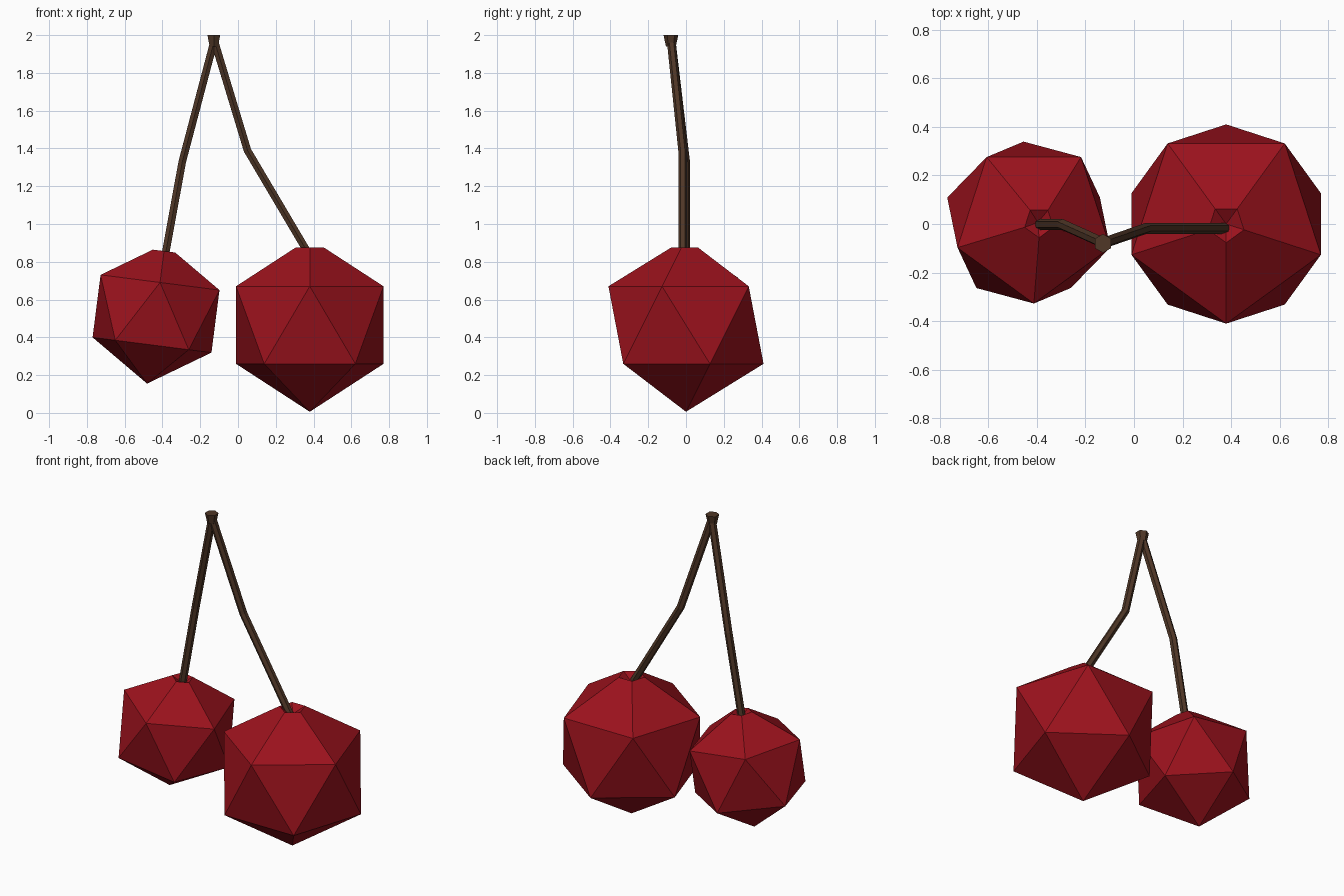
import bpy, bmesh
from math import radians
from mathutils import Matrix

if "Cube" in bpy.data.objects:
    bpy.data.objects.remove(bpy.data.objects["Cube"])


def material(name, color):
    m = bpy.data.materials.new(name)
    m.diffuse_color = (*color, 1)
    m.use_nodes = True
    m.node_tree.nodes["Principled BSDF"].inputs["Base Color"].default_value = m.diffuse_color
    return m


RED = material("cherry_red", (0.33, 0.006, 0.012))
BROWN = material("stem_brown", (0.08, 0.038, 0.02))


def add_mesh(name, bm, mat):
    bmesh.ops.recalc_face_normals(bm, faces=bm.faces)
    mesh = bpy.data.meshes.new(name)
    bm.to_mesh(mesh)
    bm.free()
    mesh.materials.append(mat)
    obj = bpy.data.objects.new(name, mesh)
    bpy.context.collection.objects.link(obj)
    return obj


def cherry(name, center, radius, tilt):
    # Icosahedron with its top corner sliced off and dented inward
    bm = bmesh.new()
    bmesh.ops.create_icosphere(bm, subdivisions=1, radius=1,
                               matrix=Matrix.Rotation(radians(-90), 4, 'Z'))
    cut = bmesh.ops.bisect_plane(bm, geom=bm.verts[:] + bm.edges[:] + bm.faces[:],
                                 plane_co=(0, 0, 0.896), plane_no=(0, 0, 1),
                                 clear_outer=True)
    rim = [e for e in cut["geom_cut"] if isinstance(e, bmesh.types.BMEdge)]
    cap = bmesh.ops.contextual_create(bm, geom=rim)["faces"]
    dent = bmesh.ops.poke(bm, faces=cap)["verts"][0]
    dent.co.z -= 0.09
    bm.transform(Matrix.Translation(center)
                 @ Matrix.Rotation(radians(tilt), 4, 'Y')
                 @ Matrix.Scale(radius, 4))
    add_mesh(name, bm, RED)


def stem(name, points):
    # Six-sided bent tube
    curve = bpy.data.curves.new(name, 'CURVE')
    curve.dimensions = '3D'
    curve.bevel_depth = 0.023
    curve.bevel_resolution = 1
    curve.use_fill_caps = True
    spline = curve.splines.new('POLY')
    spline.points.add(len(points) - 1)
    for p, co in zip(spline.points, points):
        p.co = (*co, 1)
    spline.use_smooth = False
    curve.materials.append(BROWN)
    obj = bpy.data.objects.new(name, curve)
    bpy.context.collection.objects.link(obj)


# Fruit
cherry("large_cherry", (0.38, 0, 0.465), 0.459, 0)
cherry("small_cherry", (-0.434, 0.006, 0.525), 0.373, 7.3)

# Stems meeting at the top
stem("large_cherry_stem", [(0.375, -0.018, 0.84), (0.05, -0.018, 1.39), (-0.13, -0.08, 1.985)])
stem("small_cherry_stem", [(-0.388, -0.002, 0.82), (-0.295, -0.002, 1.33), (-0.122, -0.08, 1.985)])

# Flared knob joining both stems
bm = bmesh.new()
bmesh.ops.create_cone(bm, cap_ends=True, segments=6, radius1=0.026, radius2=0.039,
                      depth=0.06, matrix=Matrix.Translation((-0.128, -0.08, 1.97)))
add_mesh("stem_knob", bm, BROWN)
